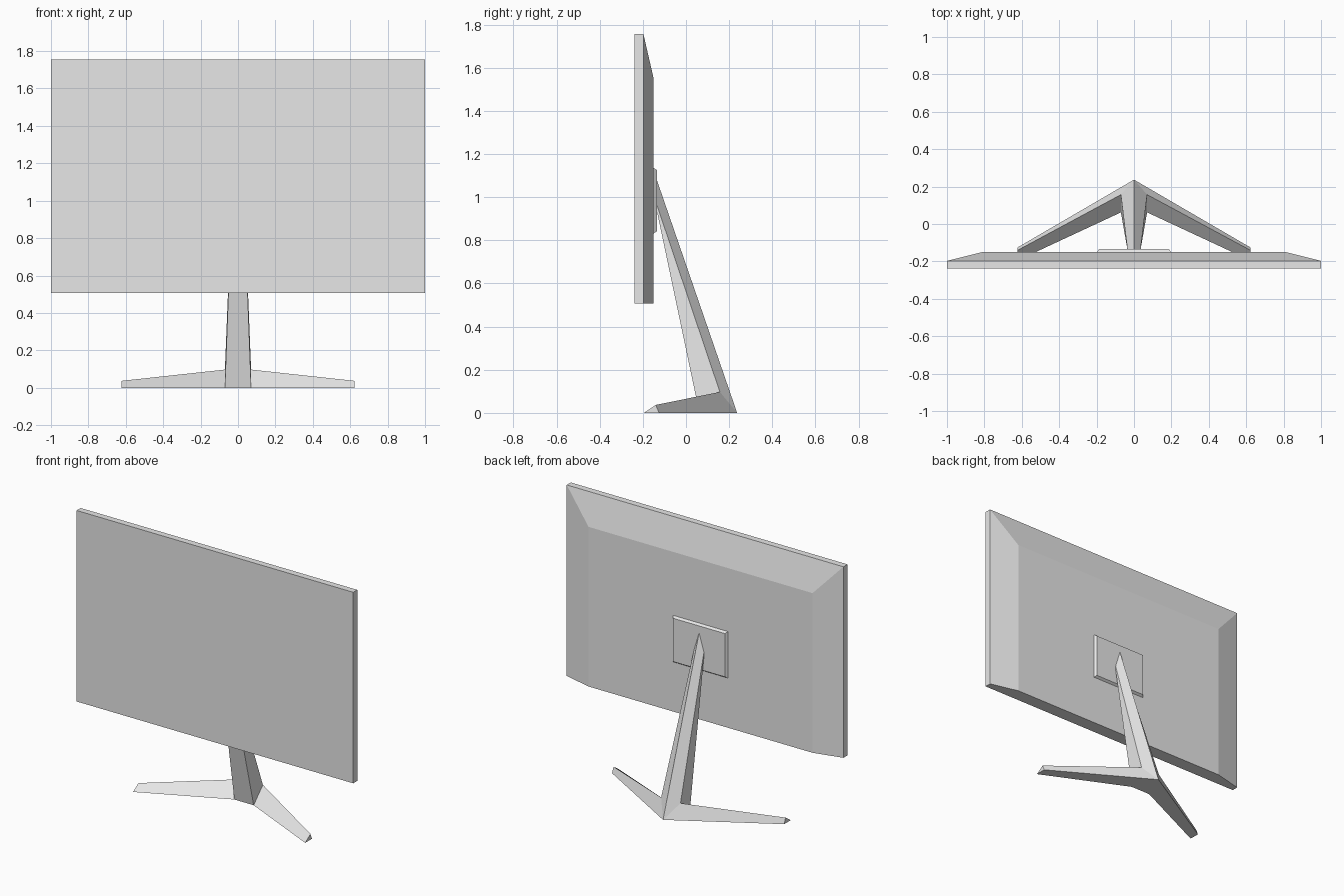
import bpy
import bmesh

cube = bpy.data.objects.get("Cube")
if cube:
    bpy.data.objects.remove(cube, do_unlink=True)

# Single flat grey
grey = bpy.data.materials.new("plain_grey")
grey.use_nodes = True
grey.diffuse_color = (0.8, 0.8, 0.8, 1)
grey.node_tree.nodes["Principled BSDF"].inputs["Base Color"].default_value = (0.8, 0.8, 0.8, 1)


def finish(name, bm):
    bmesh.ops.recalc_face_normals(bm, faces=bm.faces)
    mesh = bpy.data.meshes.new(name)
    bm.to_mesh(mesh)
    bm.free()
    mesh.materials.append(grey)
    obj = bpy.data.objects.new(name, mesh)
    bpy.context.collection.objects.link(obj)
    return obj


def loft_panel(name, sections):
    """Join upright rectangles given as (y, half width, bottom, top)."""
    bm = bmesh.new()
    rings = [[bm.verts.new(p) for p in
              ((-w, y, lo), (w, y, lo), (w, y, hi), (-w, y, hi))]
             for y, w, lo, hi in sections]
    bm.faces.new(rings[0])
    bm.faces.new(rings[-1])
    for a, b in zip(rings, rings[1:]):
        for i in range(4):
            j = (i + 1) % 4
            bm.faces.new((a[i], a[j], b[j], b[i]))
    return finish(name, bm)


# Display slab, its tapered rear housing, and the mounting plate
loft_panel("screen", [(-0.239, 1, 0.507, 1.755), (-0.197, 1, 0.507, 1.755)])
loft_panel("rear_housing", [(-0.197, 1, 0.507, 1.755), (-0.15, 0.81, 0.507, 1.55)])
loft_panel("mounting_plate", [(-0.152, 0.2, 0.83, 1.137), (-0.135, 0.187, 0.842, 1.125)])

# Stand: half of the ridged pillar and one splayed foot, then mirrored
points = {
    "heel": (0, 0.237, 0),
    "ridge_top": (0, -0.137, 1.085),
    "shoulder": (0.07, 0.157, 0.097),
    "side_top": (0.035, -0.137, 0.97),
    "front_foot": (0.07, 0.062, 0),
    "front_top": (0.035, -0.137, 0.945),
    "mid_foot": (0, 0.062, 0),
    "mid_top": (0, -0.137, 0.945),
    "tip_back": (0.622, -0.125, 0),
    "tip_top": (0.622, -0.14, 0.037),
    "tip_front": (0.622, -0.195, 0),
}
faces = [
    "heel shoulder side_top ridge_top",
    "shoulder front_foot front_top side_top",
    "front_foot mid_foot mid_top front_top",
    "ridge_top side_top front_top mid_top",
    "heel tip_back tip_top shoulder",
    "shoulder tip_top tip_front front_foot",
    "tip_back tip_front tip_top",
    "heel mid_foot front_foot",
    "heel front_foot tip_front tip_back",
]
bm = bmesh.new()
for side in (1, -1):
    verts = {k: bm.verts.new((x * side, y, z)) for k, (x, y, z) in points.items()}
    for face in faces:
        bm.faces.new([verts[k] for k in face.split()])
bmesh.ops.remove_doubles(bm, verts=bm.verts, dist=0.0001)
finish("stand", bm)
